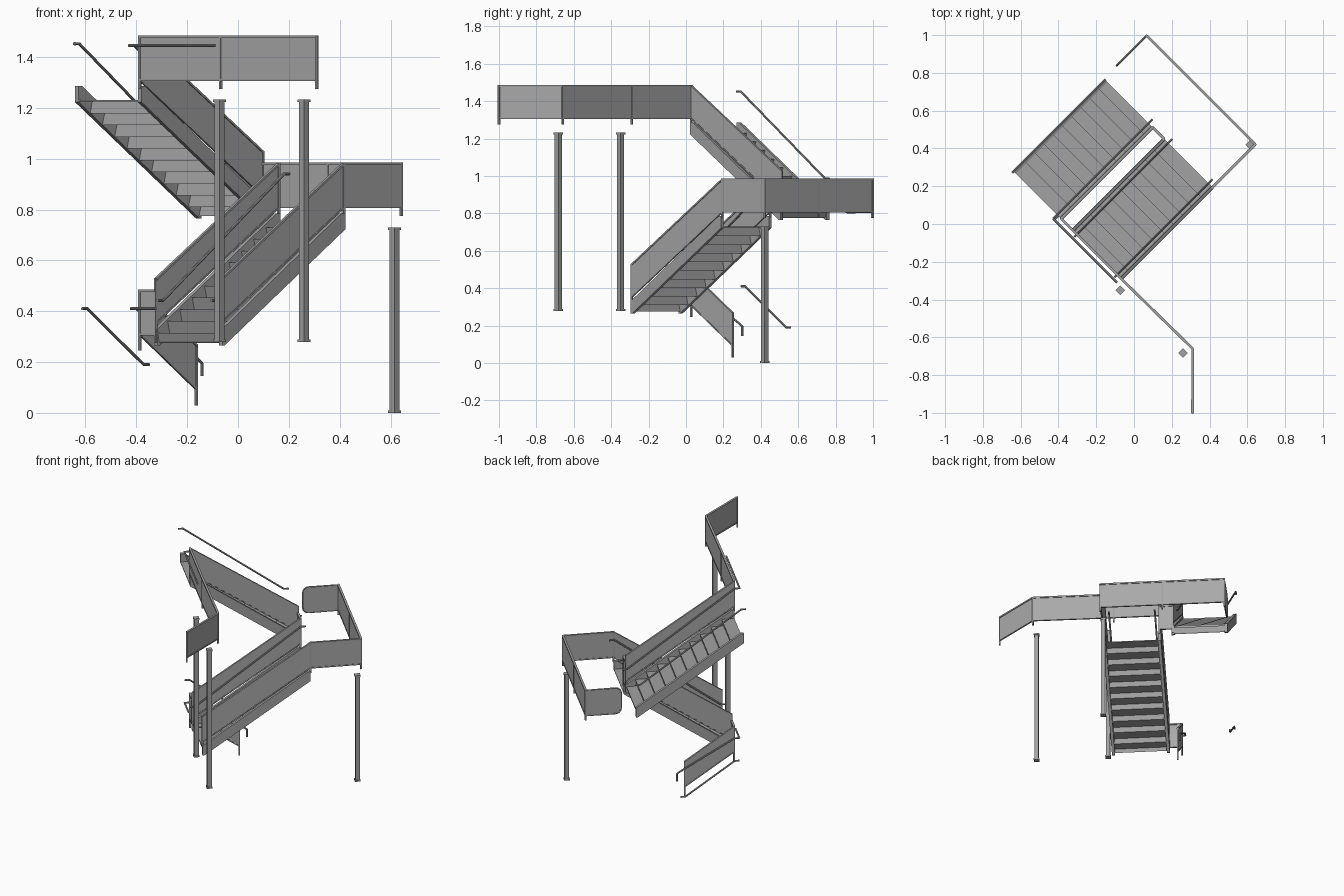
import bpy, bmesh, math
from mathutils import Vector

if "Cube" in bpy.data.objects:
    bpy.data.objects.remove(bpy.data.objects["Cube"])

R = math.sqrt(0.5)


def material(name, c):
    m = bpy.data.materials.new(name)
    m.diffuse_color = (c, c, c, 1)
    m.use_nodes = True
    m.node_tree.nodes["Principled BSDF"].inputs["Base Color"].default_value = m.diffuse_color
    return m


STEEL = material("grey_steel", 0.36)
PANEL = material("grey_panel", 0.40)


def world(u, v, z):
    """The stair is turned 45 degrees: u runs along the flights, v across."""
    return Vector(((u + v) * R, (u - v) * R, z))


def plate(name, p, q, profile, thick, mat=STEEL):
    """Upright profile (distance from p towards q, z), thickened sideways."""
    p, q = Vector(p), Vector(q)
    d = (q - p).normalized()
    n = Vector((-d.y, d.x)) * thick / 2
    bm = bmesh.new()
    rings = []
    for side in (-1, 1):
        rings.append([bm.verts.new(world(*(p + d * s + n * side), z)) for s, z in profile])
    a, b = rings
    bm.faces.new(a)
    bm.faces.new(b[::-1])
    for i in range(len(a)):
        j = (i + 1) % len(a)
        bm.faces.new((a[j], a[i], b[i], b[j]))
    bmesh.ops.recalc_face_normals(bm, faces=bm.faces)
    me = bpy.data.meshes.new(name)
    bm.to_mesh(me)
    bm.free()
    me.materials.append(mat)
    ob = bpy.data.objects.new(name, me)
    bpy.context.collection.objects.link(ob)
    return ob


def tube(name, pts, r=0.006, cyclic=False):
    """Round bar through (u, v, z) points."""
    cu = bpy.data.curves.new(name, 'CURVE')
    cu.dimensions = '3D'
    cu.bevel_depth = r
    cu.bevel_resolution = 2
    cu.use_fill_caps = True
    sp = cu.splines.new('POLY')
    sp.points.add(len(pts) - 1)
    for k, pt in zip(sp.points, pts):
        k.co = (*world(*pt), 1)
    sp.use_cyclic_u = cyclic
    ob = bpy.data.objects.new(name, cu)
    bpy.context.collection.objects.link(ob)
    cu.materials.append(STEEL)
    bpy.ops.object.select_all(action='DESELECT')
    ob.select_set(True)
    bpy.context.view_layer.objects.active = ob
    bpy.ops.object.convert(target='MESH')
    bpy.ops.object.shade_smooth_by_angle()


def band(name, p, q, z0, z1, lo, hi, thick, mat=STEEL):
    """Bar from p to q whose reference height goes z0 -> z1."""
    n = (Vector(q) - Vector(p)).length
    plate(name, p, q, [(0, z0 + lo), (n, z1 + lo), (n, z1 + hi), (0, z0 + hi)], thick, mat)


def post(name, p, z0, z1, w=0.01):
    plate(name, (p[0] - w / 2, p[1]), (p[0] + w / 2, p[1]),
          [(0, z0), (w, z0), (w, z1), (0, z1)], w)


H = 0.18


def railing(name, p, q, z0, z1=None, drop=0.03, posts=(0, 1)):
    """Infill panel with top rail, bottom rail and posts; z = top height."""
    z1 = z0 if z1 is None else z1
    band(name + "_panel", p, q, z0, z1, -H, -0.008, 0.005, PANEL)
    band(name + "_top_rail", p, q, z0, z1, -0.01, 0, 0.014)
    band(name + "_bottom_rail", p, q, z0, z1, -H, -H + 0.008, 0.01)
    for t in posts:
        z = z0 + (z1 - z0) * t
        post(name + "_post", Vector(p).lerp(Vector(q), t), z - H - drop, z)


# flight limits
U0, U1 = -0.253, 0.431
V2A, V2B = -0.205, 0.156      # lower visible flight
V3A, V3B = -0.643, -0.293     # upper flight
N = 10
GO = (U1 - U0) / N
RISE = 0.0461


def flight(name, start, sign, va, vb, z0):
    """Folded plate steps between two sloping stringers."""
    vm = (va + vb) / 2
    upper = [(0.01, z0 - 0.035)]
    for i in range(N):
        z = z0 + i * RISE
        upper += [(i * GO - (0.012 if i else 0), z), ((i + 1) * GO, z)]
    lower = [(s + 0.005, z - 0.006) for s, z in upper]
    lower[-1] = (N * GO, lower[-1][1])
    plate(name + "_steps", (start, vm), (start + sign, vm), upper + lower[::-1],
          abs(vb - va) - 0.012)
    L = N * GO
    lo, hi = z0 - 0.05, z0 + 0.415
    for v in (va, vb):
        plate(name + "_stringer", (start, v), (start + sign, v),
              [(0, lo), (0.012, lo), (L, hi - 0.008), (L, hi + 0.055), (L - 0.02, hi + 0.055),
               (0, lo + 0.065)], 0.02)


flight("lower_flight", U0, 1, V2A, V2B, 0.315)
flight("upper_flight", U1, -1, V3A, V3B, 0.815)

# sloping railings beside the flights
railing("lower_inner_railing", (U0, V2A), (U1, V2A), 0.53, 0.985)
railing("lower_outer_railing", (U0, V2B), (U1, V2B), 0.53, 0.985)
railing("upper_inner_railing", (U1, V3B), (U0, V3B), 1.03, 1.485)
railing("entry_railing", (U0, V3B), (0.06, V3B), 0.485, 0.27, drop=0.06)

# short railings across the stair well
railing("well_railing_low", (U0, V3B), (U0, V2A), 0.485)
railing("well_railing_mid", (U1, V3B), (U1, V2A), 0.985)

# top floor railing
C = (-0.247, 0.686)
railing("top_well_railing", (U0, V3B), (U0, V2B), 1.485)
railing("top_side_railing", (U0, V2B), C, 1.485, posts=(1,))
railing("top_end_railing", C, ((0.31 - 1.0) * R, (0.31 + 1.0) * R), 1.485)

# landing railing
A, B = (0.752, V2B), (0.752, -0.658)
railing("landing_side_railing", (U1, V2B), A, 0.985)
railing("landing_back_railing", A, B, 0.985, posts=(0, 0.5, 1))

# landing end panel with rounded free corners
r, L, zb, zt = 0.035, 0.225, 0.805, 0.98
outline = [(0, zt), (0, zb)]
for cz, a0 in ((zb + r, -90), (zt - r, 0)):
    for k in range(5):
        a = math.radians(a0 + k * 22.5)
        outline.append((L - r + r * math.cos(a), cz + r * math.sin(a)))
plate("landing_end_panel", B, (0.5, B[1]), outline, 0.005, PANEL)
tube("landing_end_frame", [(B[0] - s, B[1], z) for s, z in outline], 0.005, True)


# handrails with level ends
def handrail(name, v, ua, za, ub, zb, lead=0.03, hook=0.0):
    s = 1 if ub > ua else -1
    pts = [(ua - s * lead, v, za), (ua, v, za), (ub, v, zb), (ub + s * lead, v, zb)]
    if hook:
        pts[-1] = (ub + s * 0.012, v, zb - 0.01)
        pts.append((ub + s * 0.012, v, zb - hook))
    tube(name, pts)


handrail("upper_wall_handrail", -0.648, -0.235, 1.452, 0.405, 0.985)
handrail("entry_wall_handrail", -0.642, -0.195, 0.41, 0.117, 0.19)
handrail("lower_inner_handrail", V2A + 0.03, U0 + 0.01, 0.442, U1, 0.94)
handrail("lower_outer_handrail", V2B - 0.03, U0 + 0.01, 0.442, U1, 0.94)
handrail("upper_inner_handrail", V3B - 0.03, U0, 1.445, U1, 0.945)
handrail("entry_inner_handrail", V3B - 0.02, U0, 0.41, 0.1, 0.205, hook=0.06)
tube("top_well_handrail", [(U0 - 0.03, V3B - 0.03, 1.445), (U0 - 0.03, V2B, 1.445)])
tube("low_well_handrail", [(U0 - 0.03, V3B - 0.02, 0.41), (U0 - 0.03, V2A + 0.03, 0.41)])

# square columns with end plates
for x, y, z0, z1 in ((0.615, 0.42, 0, 0.73), (-0.073, -0.35, 0.278, 1.232),
                     (0.259, -0.683, 0.278, 1.232)):
    c = ((x + y) * R, (x - y) * R)
    post("column", c, z0, z1, 0.028)
    post("column_base", c, z0, z0 + 0.01, 0.036)
    post("column_cap", c, z1 - 0.01, z1, 0.036)
